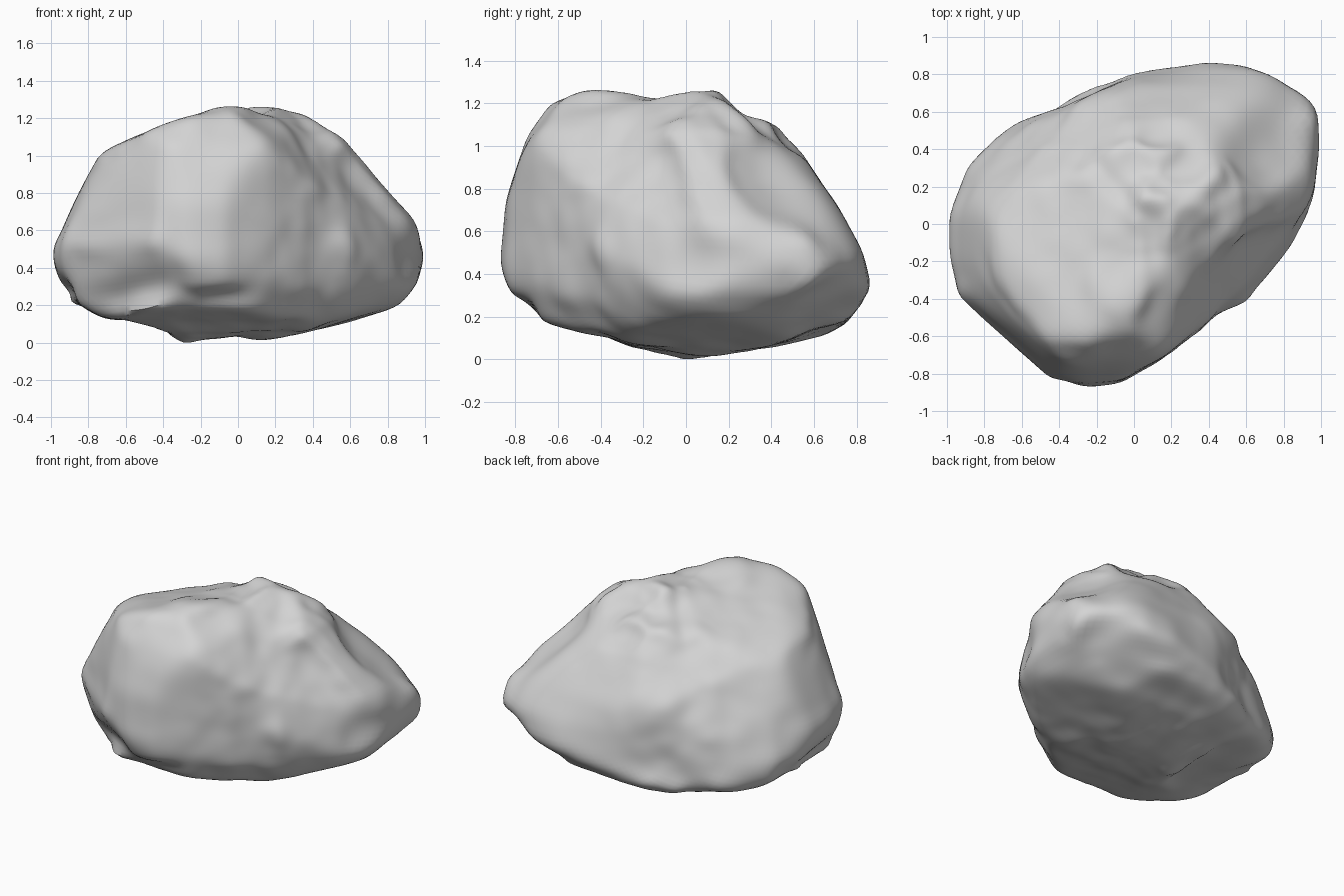
import bpy, bmesh, math
from mathutils import Vector, noise

default = bpy.data.objects.get("Cube")
if default:
    bpy.data.objects.remove(default, do_unlink=True)

MID = 0.635                      # mid height of the rock
TILT = math.radians(20)
TURN = math.radians(40)
SECTORS = 90

# Carving outlines: upright ones use real heights, tilted ones are about the middle
FRONT = [(-1, .5), (-.97, .36), (-.88, .22), (-.7, .15), (-.45, .09), (-.28, 0),
         (-.2, .02), (0, .04), (.12, .02), (.3, .05), (.6, .12), (.85, .2),
         (.97, .33), (1, .46), (.96, .65), (.72, .92), (.55, 1.12), (.36, 1.23),
         (.2, 1.27), (-.12, 1.27), (-.4, 1.18), (-.75, 1.02), (-.88, .75)]
SIDE = [(-.87, .45), (-.83, .32), (-.67, .19), (-.4, .12), (-.25, .06), (0, 0),
        (.25, .04), (.6, .1), (.8, .2), (.87, .35), (.84, .5), (.73, .7),
        (.55, .97), (.42, 1.12), (.28, 1.16), (.13, 1.27), (-.15, 1.23),
        (-.45, 1.27), (-.63, 1.22), (-.75, 1.05), (-.85, .75)]
PLAN = [(-1, .05), (-.9, .3), (-.7, .51), (-.35, .66), (0, .8), (.4, .88),
        (.65, .85), (.93, .7), (1, .5), (.95, .15), (.85, -.1), (.6, -.42),
        (.4, -.53), (.15, -.72), (-.07, -.85), (-.25, -.87), (-.45, -.83),
        (-.7, -.6), (-.94, -.4), (-1, -.15)]
LONG_FRONT = [(-.99, -.02), (-.92, -.25), (-.69, -.51), (-.39, -.6), (.1, -.68),
              (.45, -.6), (.76, -.52), (1, -.37), (1.14, -.17), (1.06, -.02),
              (.82, .2), (.6, .37), (.31, .55), (.17, .59), (-.24, .53),
              (-.61, .49), (-.72, .44), (-.8, .36), (-.89, .16)]
LONG_BACK = [(-1.14, -.16), (-1, -.35), (-.72, -.52), (-.13, -.71), (.49, -.69),
             (.71, -.6), (.91, -.41), (.99, -.19), (.89, .13), (.78, .51),
             (.61, .65), (.37, .71), (-.13, .63), (-.35, .56), (-.57, .4),
             (-.72, .26), (-1.04, .02)]
END_BELOW = [(-.15, .68), (.1, .62), (.34, .54), (.44, .39), (.63, .2), (.78, -.1),
             (.86, -.39), (.81, -.58), (.53, -.72), (.1, -.76), (-.18, -.74),
             (-.49, -.58), (-.65, -.35), (-.73, -.1), (-.65, .2), (-.41, .51)]

X, Y, Z = Vector((1, 0, 0)), Vector((0, 1, 0)), Vector((0, 0, 1))


def tilted(side_x, side_y, sign):
    """Right and up axes of a turned and tilted carving plane."""
    right = Vector((side_x * math.cos(TURN), side_y * math.sin(TURN), 0))
    away = Z.cross(right)
    return right, Z * math.cos(TILT) + away * math.sin(TILT) * sign


def lowered(outline):
    return [(u, v - MID) for u, v in outline]


CARVES = [
    (tilted(1, 1, 1), LONG_FRONT),
    (tilted(-1, -1, 1), LONG_BACK),
    (tilted(-1, 1, -1), END_BELOW),
    ((X, Y), PLAN),
    ((Y, Z), lowered(SIDE)),
    ((X, Z), lowered(FRONT)),
]


def reach(direction, axes, outline):
    """Distance along a direction before it leaves one carving outline."""
    du, dv = direction.dot(axes[0]), direction.dot(axes[1])
    best = 0.0
    for (au, av), (bu, bv) in zip(outline, outline[1:] + outline[:1]):
        eu, ev = bu - au, bv - av
        det = du * ev - dv * eu
        if abs(det) < 1e-9:
            continue
        t = (au * ev - av * eu) / det
        s = (au * dv - av * du) / det
        if -1e-6 <= s <= 1 + 1e-6 and t > best:
            best = t
    return best or 9.0


def soften(verts, rounds):
    for _ in range(rounds):
        bmesh.ops.smooth_vert(bm, verts=verts, factor=0.5,
                              use_axis_x=True, use_axis_y=True, use_axis_z=True)


def press_to_outline(verts, axes, outline):
    """Bring the rim of the rock, seen along one axis, onto its outline."""
    rim = [0.0] * SECTORS
    samples = []
    for v in verts:
        fill = v.co.length / reach(v.co.normalized(), axes, outline)
        angle = math.atan2(v.co.dot(axes[1]), v.co.dot(axes[0]))
        place = angle / math.tau * SECTORS % SECTORS
        sector = int(place) % SECTORS
        rim[sector] = max(rim[sector], fill)
        samples.append((v, fill, place - 0.5))
    for v, fill, place in samples:
        first = math.floor(place)
        blend = place - first
        edge = rim[first % SECTORS] * (1 - blend) + rim[(first + 1) % SECTORS] * blend
        weight = math.exp(-((edge - fill) / 0.06) ** 2)
        v.co *= 1 + (1 / edge - 1) * weight


# Rock body: a fine sphere carved by every outline
bm = bmesh.new()
bmesh.ops.create_icosphere(bm, subdivisions=6, radius=1.0)
for v in bm.verts:
    d = v.co.normalized()
    v.co = d * min(reach(d, axes, outline) for axes, outline in CARVES)

# Weathered rounding of the carved edges, keeping the rims in place
for rounds in (8, 5, 4, 2):
    soften(bm.verts, rounds)
    for axes, outline in CARVES:
        press_to_outline(bm.verts, axes, outline)
soften(bm.verts, 2)

# Shallow trough around the waist, plus lumps and chips
bm.normal_update()
offsets = []
for v in bm.verts:
    p = v.co
    along = p.x * math.cos(TURN) + p.y * math.sin(TURN) - 0.06
    along += 0.08 * noise.noise(p * 2)
    flank = min(1.0, abs(p.x - p.y))
    trough = -0.015 * flank * math.exp(-(along / 0.1) ** 2)
    lumps = 0.006 * noise.noise(p * 3.2 + X * 5)
    chips = 0.01 * noise.noise(p * 7) * math.exp(-(along / 0.5) ** 2)
    offsets.append(v.normal * (trough + lumps + chips))
for v, offset in zip(bm.verts, offsets):
    v.co += offset

# Rest the rock on the ground
ground = min(v.co.z for v in bm.verts)
bmesh.ops.translate(bm, verts=bm.verts, vec=(0, 0, -ground))

mesh = bpy.data.meshes.new("rock")
bm.to_mesh(mesh)
bm.free()
rock = bpy.data.objects.new("rock", mesh)
bpy.context.collection.objects.link(rock)

# Plain stone colour
stone = bpy.data.materials.new("pale grey stone")
stone.use_nodes = True
colour = (0.66, 0.66, 0.66, 1.0)
stone.diffuse_color = colour
stone.node_tree.nodes["Principled BSDF"].inputs["Base Color"].default_value = colour
mesh.materials.append(stone)

bpy.context.view_layer.objects.active = rock
rock.select_set(True)
bpy.ops.object.shade_smooth_by_angle(angle=math.radians(35))
